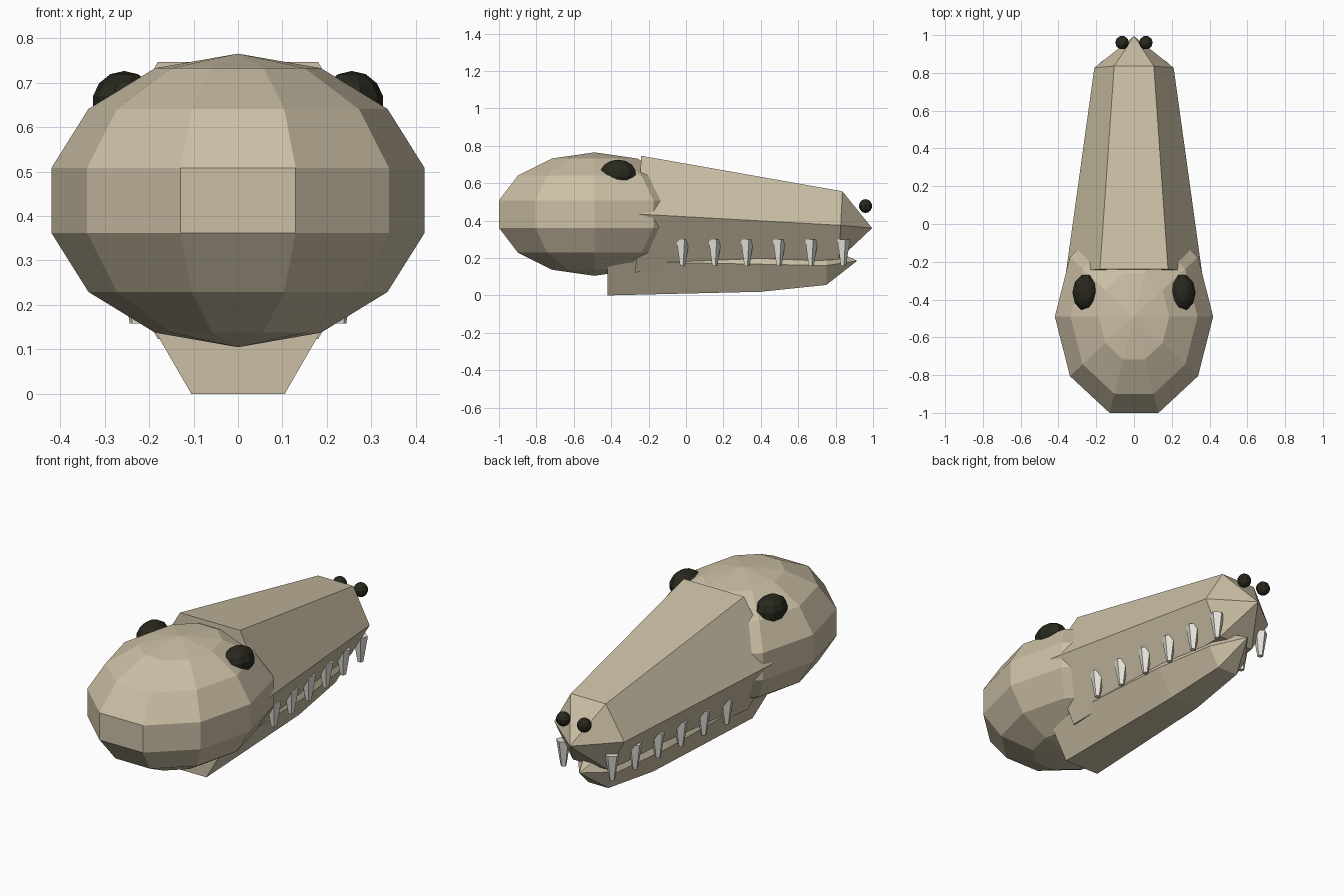
import bpy, bmesh, math
from mathutils import Matrix, Vector

if "Cube" in bpy.data.objects:
    bpy.data.objects.remove(bpy.data.objects["Cube"])


def material(name, rgb):
    m = bpy.data.materials.new(name)
    m.diffuse_color = (*rgb, 1)
    m.use_nodes = True
    m.node_tree.nodes["Principled BSDF"].inputs["Base Color"].default_value = m.diffuse_color
    return m


HIDE = material("tan hide", (0.60, 0.52, 0.375))
DARK = material("dark eye", (0.021, 0.021, 0.013))
IVORY = material("ivory", (0.84, 0.82, 0.75))


def finish(name, bm, mat):
    bmesh.ops.recalc_face_normals(bm, faces=bm.faces)
    me = bpy.data.meshes.new(name)
    bm.to_mesh(me)
    bm.free()
    me.materials.append(mat)
    ob = bpy.data.objects.new(name, me)
    bpy.context.collection.objects.link(ob)
    return ob


def ball(name, centre, radii, segments, rings, mat):
    """Low-poly ellipsoid with a vertex column on the x axis."""
    bm = bmesh.new()
    bmesh.ops.create_uvsphere(bm, u_segments=segments, v_segments=rings, radius=1)
    bm.transform(Matrix.Translation(centre) @ Matrix.Diagonal((*radii, 1))
                 @ Matrix.Rotation(math.pi / 2, 4, 'Z'))
    return finish(name, bm, mat)


def jaw(name, rings, tip, lean):
    """Hexagonal tapering tube along y, from (y, z, radius) rings to a point."""
    bm = bmesh.new()
    loops = []
    for y, z, r in rings:
        loop = []
        for i in range(6):
            a = i * math.pi / 3
            dz = r * math.sin(a)
            loop.append(bm.verts.new((r * math.cos(a), y + lean * dz, z + dz)))
        loops.append(loop)
    bm.faces.new(loops[0])
    for a, b in zip(loops, loops[1:]):
        for i in range(6):
            j = (i + 1) % 6
            bm.faces.new((a[i], a[j], b[j], b[i]))
    end = bm.verts.new(tip)
    for i in range(6):
        bm.faces.new((loops[-1][i], loops[-1][(i + 1) % 6], end))
    return finish(name, bm, HIDE)


# Skull
ball("skull", (0, -0.49, 0.435), (0.43, 0.55, 0.33), 10, 7, HIDE)

# Upper and lower jaws
jaw("upper_jaw", [(-0.255, 0.435, 0.36), (0.827, 0.375, 0.21)], (0, 0.995, 0.36), 0.05)
jaw("lower_jaw", [(-0.42, 0.182, 0.21), (0.40, 0.167, 0.17), (0.75, 0.16, 0.12)],
    (0, 0.915, 0.185), 0)

for side, s in (("left", -1), ("right", 1)):
    # Eyes and nostril knobs
    ball("eye_" + side, (s * 0.256, -0.363, 0.653), (0.072, 0.1, 0.073), 10, 7, DARK)
    ball("nostril_" + side, (s * 0.063, 0.96, 0.478), (0.037, 0.037, 0.037), 10, 7, DARK)

    # Row of teeth following the taper of the snout
    for n in range(6):
        y = -0.02 + 0.172 * n
        x = 0.7 * (0.36 - 0.15 * (y + 0.255) / 1.08)
        bm = bmesh.new()
        bmesh.ops.create_cone(bm, cap_ends=True, segments=5,
                              radius1=0.015, radius2=0.038, depth=0.14)
        bm.transform(Matrix.Translation(Vector((s * x, y, 0.228))))
        finish(f"tooth_{side}_{n + 1}", bm, IVORY)
